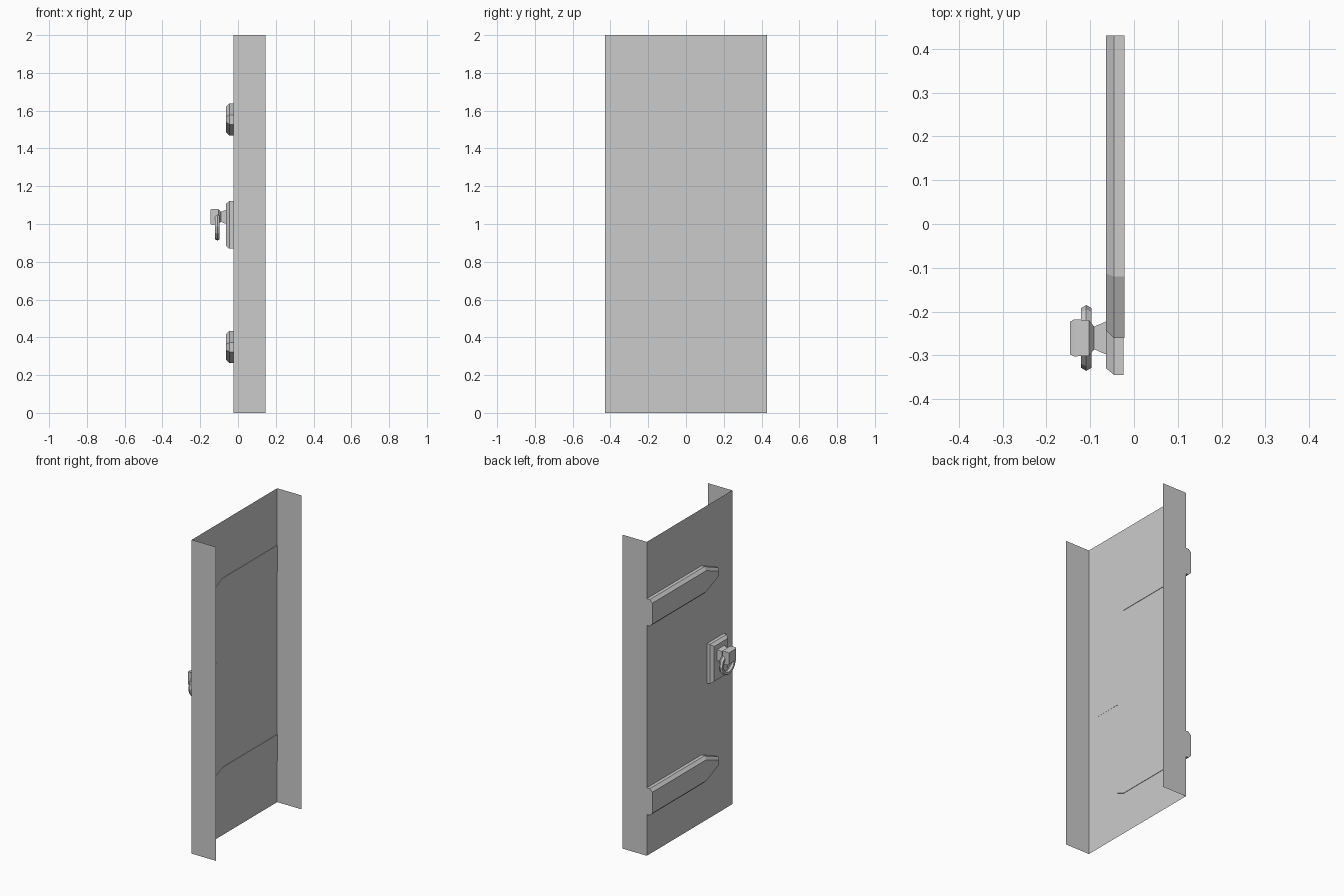
import bpy, math

if "Cube" in bpy.data.objects:
    bpy.data.objects.remove(bpy.data.objects["Cube"])


def mesh(name, verts, faces):
    me = bpy.data.meshes.new(name)
    me.from_pydata(verts, [], faces)
    me.update()
    ob = bpy.data.objects.new(name, me)
    bpy.context.collection.objects.link(ob)
    return ob


def loft(name, sections):
    """Closed solid through (x, outline) sections; outlines are clockwise (y, z) loops."""
    n = len(sections[0][1])
    verts = [(x, y, z) for x, outline in sections for y, z in outline]
    faces = [tuple(range(n)), tuple(reversed(range(len(verts) - n, len(verts))))]
    for s in range(len(sections) - 1):
        for i in range(n):
            a, b = s * n + i, s * n + (i + 1) % n
            faces.append((b, a, a + n, b + n))
    return loft_fix(mesh(name, verts, faces))


def loft_fix(ob):
    import bmesh
    bm = bmesh.new()
    bm.from_mesh(ob.data)
    bmesh.ops.recalc_face_normals(bm, faces=bm.faces)
    bm.to_mesh(ob.data)
    bm.free()
    return ob


def rect(y, z, hy, hz):
    return [(y - hy, z - hz), (y - hy, z + hz), (y + hy, z + hz), (y + hy, z - hz)]


PANEL_X = -0.025

# Door sheet with two side returns, open at top, bottom and back
path = [(0.145, -0.43), (PANEL_X, -0.43), (PANEL_X, 0.43), (0.145, 0.43)]
verts = [(x, y, z) for z in (0, 2) for x, y in path]
mesh("door_panel", verts, [(i, i + 4, i + 5, i + 1) for i in range(3)])


# Tapered hinge straps with a bevelled front
def strap_outline(z, inset):
    half = [(0.43, 0.085 - inset), (-0.12 + inset * 0.4, 0.085 - inset),
            (-0.26 + inset, 0.025 - inset * 0.6)]
    return [(y, z + h) for y, h in half] + [(y, z - h) for y, h in reversed(half)]


for name, z in (("upper_hinge_strap", 1.553), ("lower_hinge_strap", 0.348)):
    loft(name, [(-0.022, strap_outline(z, 0)),
                (-0.046, strap_outline(z, 0)),
                (-0.064, strap_outline(z, 0.018))])

# Handle back plate
HY = -0.26
loft("handle_plate", [(-0.024, rect(HY, 0.995, 0.084, 0.126)),
                      (-0.046, rect(HY, 0.995, 0.084, 0.126)),
                      (-0.064, rect(HY, 0.995, 0.069, 0.111))])

# Square knob with a pinched neck
knob = [(-0.060, 0.039), (-0.091, 0.026), (-0.103, 0.041), (-0.137, 0.042), (-0.146, 0.037)]
loft("handle_knob", [(x, rect(HY, 1.038, h, h)) for x, h in knob])

# Pull ring hanging through the knob
bpy.ops.mesh.primitive_torus_add(major_segments=12, minor_segments=6, major_radius=0.061,
                                 minor_radius=0.014, location=(-0.109, HY, 0.987),
                                 rotation=(0, math.pi / 2, 0))
bpy.context.object.name = "pull_ring"
